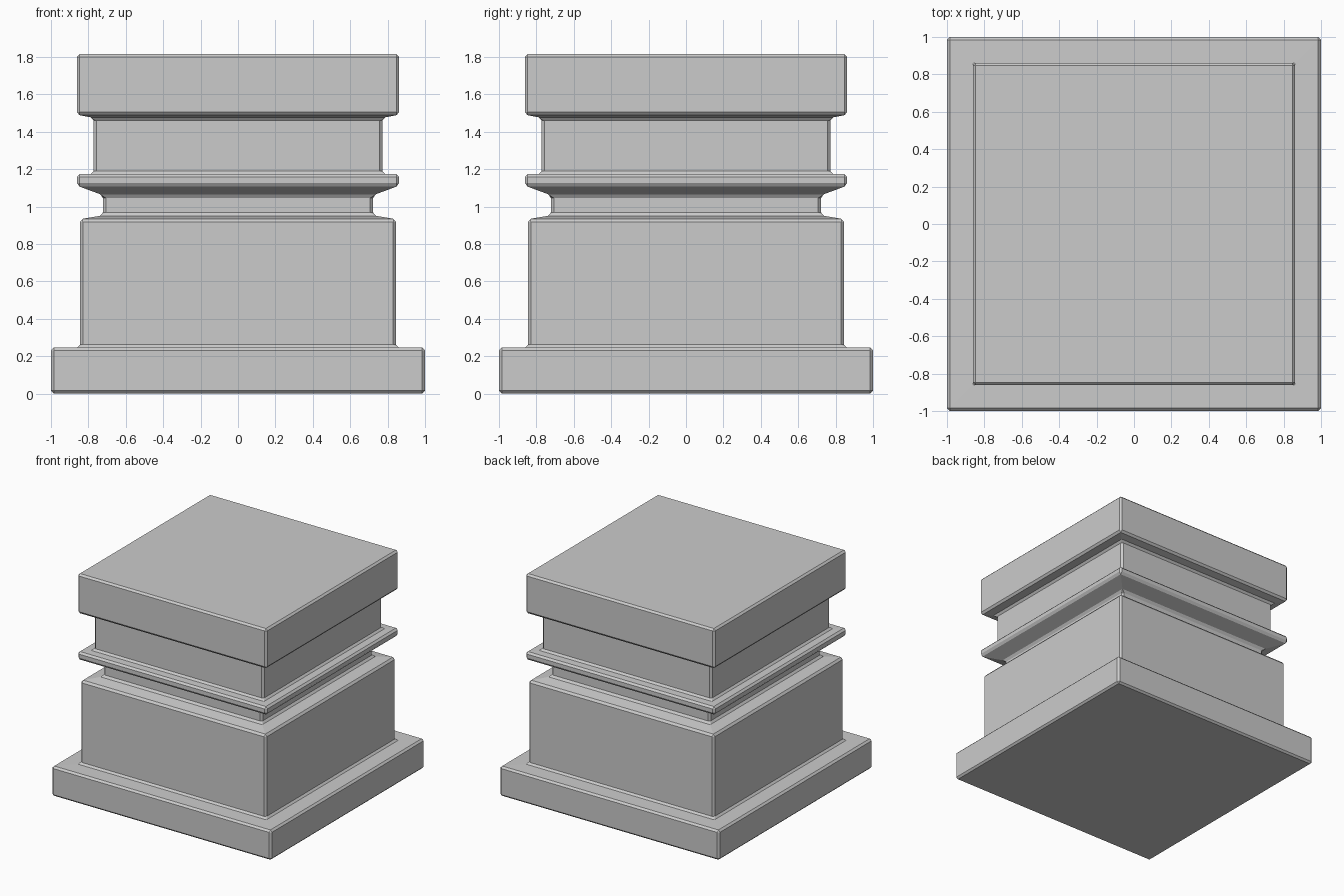
import bpy, bmesh

if "Cube" in bpy.data.objects:
    bpy.data.objects.remove(bpy.data.objects["Cube"])

# Square-plan moulding profile: (half width, height), bottom to top
PROFILE = [
    (1.0, 0.0), (1.0, 0.245),            # plinth
    (0.845, 0.247), (0.845, 0.932),      # lower block
    (0.722, 0.953), (0.722, 1.06),       # waist
    (0.862, 1.112), (0.862, 1.172),      # rim
    (0.772, 1.175), (0.772, 1.474),      # neck
    (0.862, 1.491), (0.862, 1.815),      # cap
]

bm = bmesh.new()
rings = [[bm.verts.new((sx * w, sy * w, z))
          for sx, sy in ((-1, -1), (1, -1), (1, 1), (-1, 1))]
         for w, z in PROFILE]

# Walls and ledges between consecutive square rings
for low, high in zip(rings, rings[1:]):
    for i in range(4):
        j = (i + 1) % 4
        bm.faces.new((low[i], low[j], high[j], high[i]))

# Underside and top
bm.faces.new(rings[0][::-1])
bm.faces.new(rings[-1])

mesh = bpy.data.meshes.new("pedestal")
bm.to_mesh(mesh)
bm.free()
pedestal = bpy.data.objects.new("pedestal", mesh)
bpy.context.collection.objects.link(pedestal)

# Small single chamfer on every sharp edge, inside and out
bevel = pedestal.modifiers.new("chamfer", "BEVEL")
bevel.width = 0.015
bevel.segments = 1
bevel.limit_method = "ANGLE"
bevel.angle_limit = 0.7
